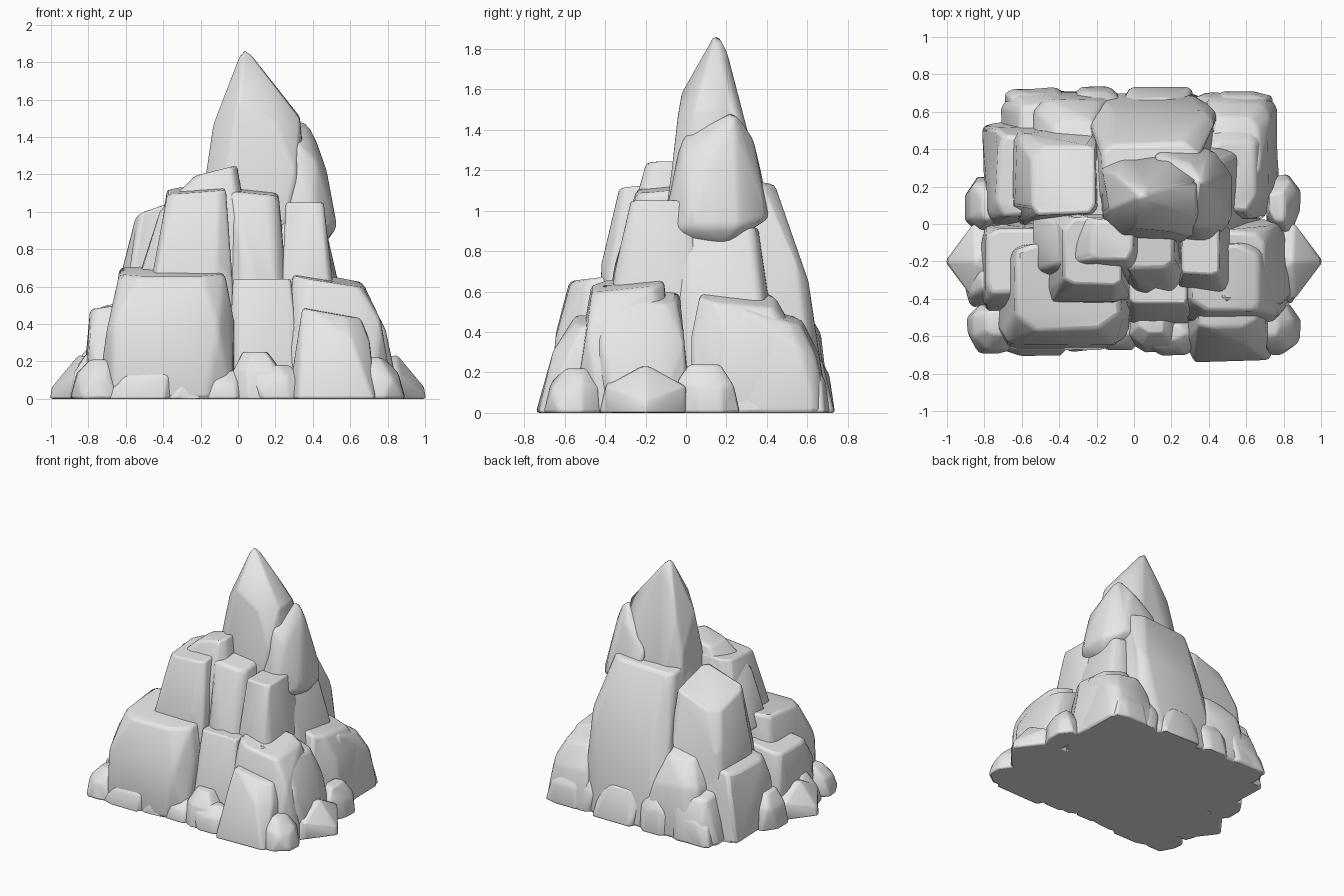
import bpy
import bmesh
import math
import random
from mathutils import Vector

random.seed(4)
default_cube = bpy.data.objects.get("Cube")
if default_cube:
    bpy.data.objects.remove(default_cube, do_unlink=True)

stone = bpy.data.materials.new("light_grey_stone")
stone.use_nodes = True
stone.diffuse_color = (0.8, 0.8, 0.8, 1)
stone.node_tree.nodes["Principled BSDF"].inputs["Base Color"].default_value = (0.8, 0.8, 0.8, 1)


def hull_object(name, points, bevel):
    """Wrap points in a convex faceted stone with softened edges."""
    mesh = bpy.data.meshes.new(name)
    bm = bmesh.new()
    for point in points:
        bm.verts.new(point)
    hull = bmesh.ops.convex_hull(bm, input=bm.verts[:])
    unused = {g for g in hull["geom_interior"] + hull["geom_unused"]
              if isinstance(g, bmesh.types.BMVert)}
    bmesh.ops.delete(bm, geom=list(unused), context="VERTS")
    bmesh.ops.dissolve_limit(bm, angle_limit=math.radians(9),
                             verts=bm.verts[:], edges=bm.edges[:])
    bmesh.ops.recalc_face_normals(bm, faces=bm.faces[:])
    bm.to_mesh(mesh)
    bm.free()
    mesh.materials.append(stone)
    obj = bpy.data.objects.new(name, mesh)
    bpy.context.collection.objects.link(obj)
    soften = obj.modifiers.new("soft_edges", "BEVEL")
    soften.width = bevel
    soften.segments = 2
    soften.limit_method = "ANGLE"
    soften.angle_limit = math.radians(15)
    bpy.ops.object.select_all(action="DESELECT")
    obj.select_set(True)
    bpy.context.view_layer.objects.active = obj
    bpy.ops.object.shade_smooth_by_angle(angle=math.radians(60))
    return obj


def ring(x, y, cut):
    """Rectangle with irregularly cut and nudged corners."""
    (xa, xb), (ya, yb) = x, y
    points = []
    for cx, cy, sx, sy in ((xa, ya, 1, 1), (xb, ya, -1, 1), (xb, yb, -1, -1), (xa, yb, 1, -1)):
        a, b = (cut * random.uniform(0.4, 1.7) for _ in "xy")
        nudge_x, nudge_y = (random.uniform(0, 0.05) for _ in "xy")
        points.append((cx + sx * a * (xb - xa), cy + sy * nudge_y * (yb - ya)))
        points.append((cx + sx * nudge_x * (xb - xa), cy + sy * b * (yb - ya)))
    return points


def mix(a, b, t):
    return tuple(p + (q - p) * t for p, q in zip(a, b))


def rock(name, x, y, top_x, top_y, height, slope=(0, 0), floor=0, bulge=0.42, cut=0.2, bevel=0.025):
    """Tapered block from a base rectangle, a bulging shoulder and a sloped top."""
    mid_x, mid_y = sum(top_x) / 2, sum(top_y) / 2
    points = [(px, py, floor) for px, py in ring(x, y, cut)]
    for px, py in ring(mix(x, top_x, bulge), mix(y, top_y, bulge), cut):
        points.append((px, py, floor + (height - floor) * random.uniform(0.5, 0.68)))
    for px, py in ring(top_x, top_y, cut):
        points.append((px, py, height + slope[0] * (px - mid_x) + slope[1] * (py - mid_y)))
    return hull_object(name, points, bevel)


# Hidden core, and the fill beneath the leaning shoulder stone
rock("core", x=(-.76, .74), y=(-.6, .64), top_x=(-.3, .35), top_y=(-.1, .35), height=.95, bulge=.6)
rock("shoulder_footing", x=(.1, .68), y=(-.12, .5), top_x=(.1, .47), top_y=(-.06, .36),
     height=.92, bulge=.6)

# Lower front tier
rock("front_left_slab", x=(-.76, .01), y=(-.69, -.1), top_x=(-.66, -.06), top_y=(-.59, -.1),
     height=.68, slope=(0, .12), cut=.17)
rock("front_centre_block", x=(-.06, .34), y=(-.58, -.1), top_x=(-.04, .3), top_y=(-.43, -.1),
     height=.64, cut=.1)
rock("front_right_block", x=(.22, .84), y=(-.58, -.05), top_x=(.28, .68), top_y=(-.47, -.1),
     height=.64, slope=(-.15, .1))
rock("front_right_boulder", x=(.26, .76), y=(-.75, -.3), top_x=(.34, .66), top_y=(-.56, -.35),
     height=.46, slope=(-.18, .05))

# Lower side boulders
rock("right_front_boulder", x=(.45, .87), y=(-.5, .04), top_x=(.45, .7), top_y=(-.42, -.03),
     height=.59, slope=(-.3, -.1))
rock("right_rear_boulder", x=(.35, .78), y=(0, .66), top_x=(.4, .66), top_y=(.06, .46),
     height=.57, slope=(-.3, -.1))
rock("right_upper_block", x=(.2, .64), y=(0, .6), top_x=(.25, .5), top_y=(.06, .36),
     height=.72, slope=(-.1, -.1), cut=.25)
rock("left_front_boulder", x=(-.84, -.4), y=(-.5, .02), top_x=(-.8, -.5), top_y=(-.38, -.02),
     height=.5, slope=(.15, 0))
rock("left_rear_boulder", x=(-.82, -.35), y=(-.02, .56), top_x=(-.74, -.45), top_y=(.04, .48),
     height=.52, slope=(.2, 0), cut=.14)

# Lower rear tier
rock("rear_left_corner", x=(-.72, -.28), y=(.3, .74), top_x=(-.62, -.36), top_y=(.35, .64),
     height=.36, slope=(.1, -.2))
rock("rear_left_block", x=(-.6, -.05), y=(.2, .73), top_x=(-.44, -.2), top_y=(.25, .56),
     height=.6, slope=(.1, -.3), bulge=.35)
rock("rear_centre_stone", x=(-.08, .34), y=(.4, .74), top_x=(-.05, .25), top_y=(.45, .68),
     height=.28, slope=(0, -.2))
rock("rear_right_corner", x=(.35, .78), y=(.15, .73), top_x=(.42, .68), top_y=(.22, .58),
     height=.5, slope=(-.15, -.3), cut=.14)

# Middle tier
rock("middle_left_slab", x=(-.58, .02), y=(-.48, .1), top_x=(-.39, -.06), top_y=(-.34, .05),
     height=1.12, slope=(.08, .1), cut=.14)
rock("middle_left_cap", x=(-.57, .12), y=(-.33, .1), top_x=(-.24, 0), top_y=(-.2, .03),
     height=1.22, slope=(.25, 0), floor=.6)
rock("middle_centre_slab", x=(-.05, .3), y=(-.45, .1), top_x=(-.06, .22), top_y=(-.25, .05),
     height=1.11, slope=(-.1, .1), floor=.1, cut=.16)
rock("middle_right_slab", x=(.22, .58), y=(-.42, .1), top_x=(.25, .46), top_y=(-.28, .05),
     height=1.05, floor=.1, cut=.14)
rock("left_rear_block", x=(-.7, -.12), y=(-.03, .55), top_x=(-.56, -.2), top_y=(.04, .43),
     height=1, slope=(.35, -.25), cut=.13)
rock("rear_block", x=(-.28, .5), y=(.05, .71), top_x=(-.18, .35), top_y=(.1, .44),
     height=1.14, slope=(.05, -.1), cut=.16, bulge=.35)

# Summit spire and its leaning shoulder stone
spire_points = [(px, py, .85) for px, py in ring((-.2, .42), (-.12, .4), .2)]
spire_points += [(px, py, 1.22) for px, py in ring((-.17, .37), (-.08, .36), .2)]
spire_points += [(-.13, .08, 1.48), (-.11, .27, 1.46), (.0, -.02, 1.59), (.2, -.04, 1.48),
                 (.33, .04, 1.5), (.33, .22, 1.51), (.12, .27, 1.48), (.03, .15, 1.89),
                 (.07, .2, 1.8)]
hull_object("summit_spire", spire_points, .015)
shoulder = [(.3, -.02, 1.38), (.34, .24, 1.5), (.4, .24, 1.44), (.3, .33, 1.37), (.42, -.02, 1.27),
            (.53, .02, .92), (.53, .26, .92), (.42, .41, .96), (.4, -.12, .9), (.2, -.1, .9),
            (.46, .2, .82), (.15, .41, 1), (.4, 0, .82), (.1, .37, 1.2), (.47, .12, 1.24)]
hull_object("summit_shoulder", shoulder, .025)

# Loose stones round the foot: centre x, y, half width, half depth, height
front_stones = [(-.77, -.56, .13, .15, .21), (-.52, -.6, .2, .11, .2), (-.27, -.6, .13, .09, .15),
                (.1, -.57, .15, .12, .25), (.22, -.61, .17, .1, .18), (.75, -.56, .15, .15, .22),
                (.5, -.66, .14, .07, .1), (-.07, -.58, .13, .1, .15)]
side_stones = [(.79, -.3, .11, .13, .2), (.8, .1, .1, .17, .24), (-.81, .1, .1, .16, .26),
               (-.8, -.32, .11, .13, .24), (-.71, .42, .09, .13, .24), (.68, .3, .1, .14, .2)]
rear_stones = [(-.52, .62, .18, .11, .25), (-.2, .63, .14, .11, .3), (.4, .61, .1, .1, .28),
               (.58, .6, .17, .12, .28)]
for side, stones in (("front", front_stones), ("side", side_stones), ("rear", rear_stones)):
    for number, (cx, cy, w, d, h) in enumerate(stones, 1):
        # Crowns lean in towards the pile
        inward = -Vector((cx, cy)).normalized()
        tx, ty = cx + inward.x * w * .35, cy + inward.y * d * .35
        rock(f"{side}_foot_stone_{number}", x=(cx - w, cx + w), y=(cy - d, cy + d),
             top_x=(tx - w * .45, tx + w * .45), top_y=(ty - d * .45, ty + d * .45),
             height=h, bulge=.3, cut=.25, bevel=.02)

# Pointed stones reaching out on both sides
for side, sign in (("left", 1), ("right", -1)):
    wedge = [Vector((sign * px, py, pz)) for px in (.6, .86) for py in (-.4, 0) for pz in (0, .13)]
    wedge += [Vector((sign * px, -.2, pz)) for px, pz in ((1.01, 0), (1, .06), (.93, .15), (.85, .24))]
    hull_object(f"{side}_pointed_stone", wedge, .015)
